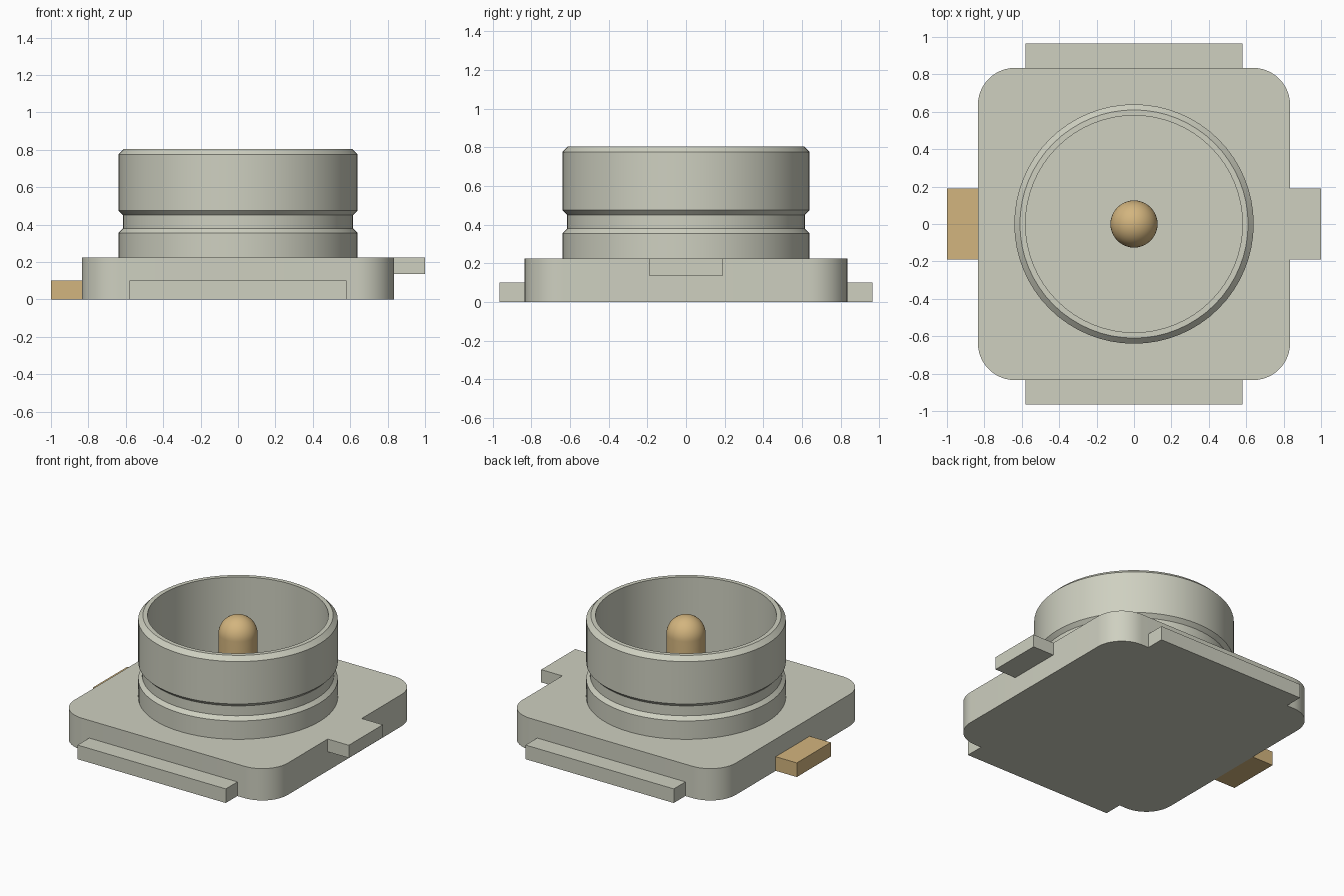
import bpy, bmesh
from math import sin, cos, pi, radians

cube = bpy.data.objects.get("Cube")
if cube:
    bpy.data.objects.remove(cube, do_unlink=True)


def material(name, rgb):
    m = bpy.data.materials.new(name)
    m.use_nodes = True
    m.diffuse_color = (*rgb, 1)
    m.node_tree.nodes["Principled BSDF"].inputs["Base Color"].default_value = (*rgb, 1)
    return m


silver = material("silver", (0.62, 0.63, 0.53))
gold = material("gold", (0.65, 0.46, 0.21))


def finish(name, bm, mat, smooth=False):
    bmesh.ops.recalc_face_normals(bm, faces=bm.faces)
    mesh = bpy.data.meshes.new(name)
    bm.to_mesh(mesh)
    bm.free()
    mesh.materials.append(mat)
    obj = bpy.data.objects.new(name, mesh)
    bpy.context.collection.objects.link(obj)
    if smooth:
        bpy.ops.object.select_all(action="DESELECT")
        obj.select_set(True)
        bpy.context.view_layer.objects.active = obj
        bpy.ops.object.shade_smooth_by_angle(angle=radians(25))
    return obj


def box(name, mat, low, high):
    bm = bmesh.new()
    bmesh.ops.create_cube(bm, size=1)
    for v in bm.verts:
        v.co = [h if c > 0 else l for c, l, h in zip(v.co, low, high)]
    return finish(name, bm, mat)


def lathe(name, mat, profile, closed=False, steps=64):
    """Spin a (radius, height) profile around the z axis."""
    bm = bmesh.new()
    verts = [bm.verts.new((r, 0, z)) for r, z in profile]
    pairs = list(zip(verts, verts[1:]))
    if closed:
        pairs.append((verts[-1], verts[0]))
    edges = [bm.edges.new(p) for p in pairs]
    bmesh.ops.spin(bm, geom=verts + edges, cent=(0, 0, 0), axis=(0, 0, 1),
                   angle=2 * pi, steps=steps)
    bmesh.ops.remove_doubles(bm, verts=bm.verts, dist=0.0001)
    return finish(name, bm, mat, smooth=True)


# Base plate with rounded corners
half, radius, top = 0.835, 0.2, 0.225
bm = bmesh.new()
outline = []
for corner, (sx, sy) in enumerate([(1, 1), (-1, 1), (-1, -1), (1, -1)]):
    for i in range(13):
        a = (corner + i / 12) * pi / 2
        outline.append(bm.verts.new((sx * (half - radius) + radius * cos(a),
                                     sy * (half - radius) + radius * sin(a), 0)))
face = bm.faces.new(outline)
result = bmesh.ops.extrude_face_region(bm, geom=[face], use_keep_orig=True)
for v in result["geom"]:
    if isinstance(v, bmesh.types.BMVert):
        v.co.z = top
finish("base_plate", bm, silver, smooth=True)

# Mounting lugs and contact tabs
box("front_lug", silver, (-0.58, -0.965, 0), (0.58, -half, 0.1))
box("back_lug", silver, (-0.58, half, 0), (0.58, 0.965, 0.1))
box("left_tab", silver, (half, -0.19, 0.135), (1, 0.19, top))
box("right_contact", gold, (-1, -0.19, 0), (-half, 0.19, 0.1))

# Grooved socket ring
lathe("socket_ring", silver, [
    (0.64, top), (0.64, 0.355), (0.615, 0.38), (0.615, 0.45), (0.64, 0.475),
    (0.64, 0.775), (0.61, 0.805), (0.58, 0.805), (0.58, top)], closed=True)

# Centre pin with a domed tip
pin_r, dome_z = 0.126, 0.675
dome = [(pin_r * cos(i * pi / 24), dome_z + pin_r * sin(i * pi / 24)) for i in range(12)]
lathe("centre_pin", gold, [(0, top), (pin_r, top)] + dome + [(0, dome_z + pin_r)], steps=40)
